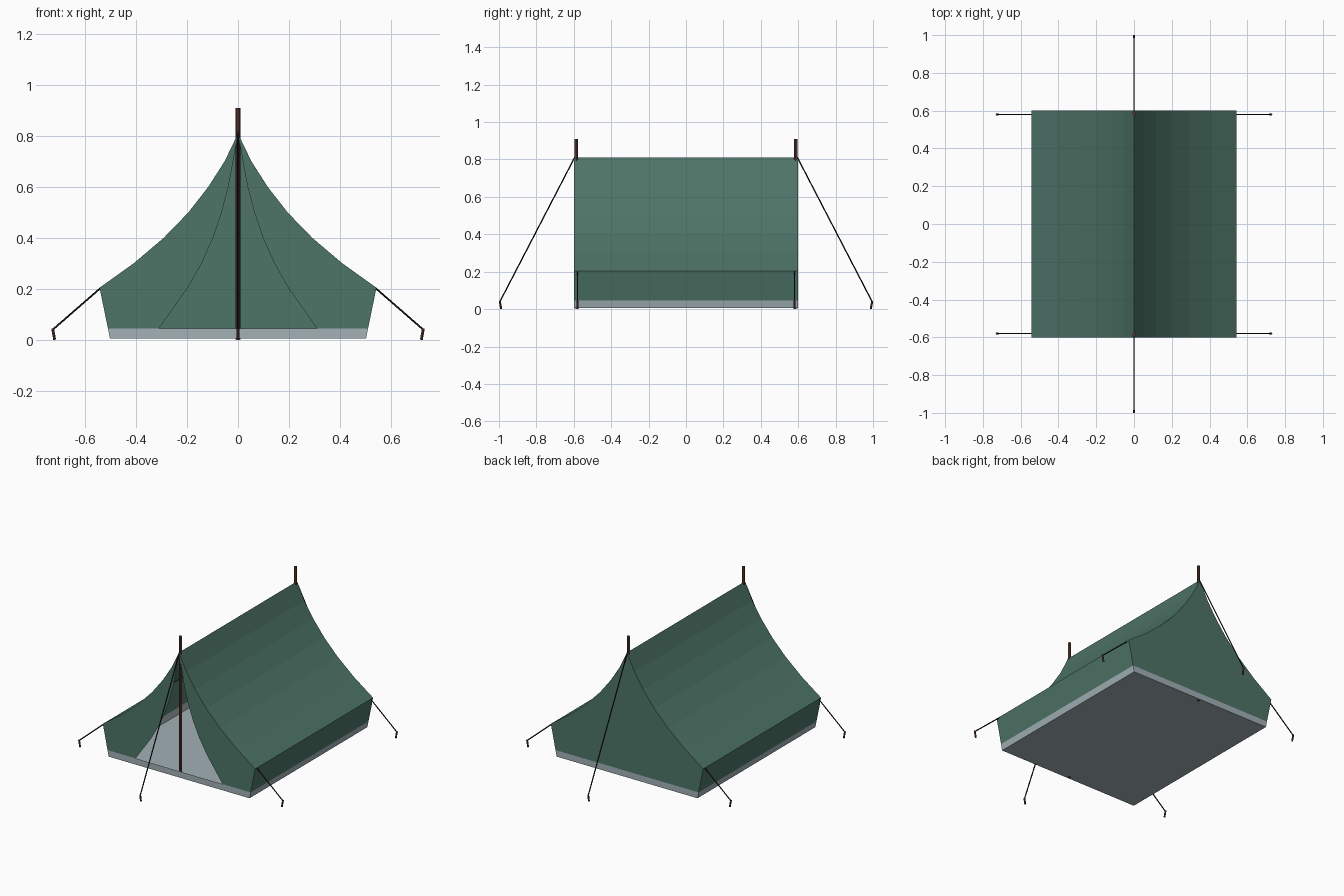
import bpy, bmesh
from mathutils import Vector

if "Cube" in bpy.data.objects:
    bpy.data.objects.remove(bpy.data.objects["Cube"])


def material(name, rgb):
    m = bpy.data.materials.new(name)
    m.diffuse_color = (*rgb, 1)
    m.use_nodes = True
    m.node_tree.nodes["Principled BSDF"].inputs["Base Color"].default_value = m.diffuse_color
    return m


GREEN = material("green_canvas", (0.075, 0.175, 0.137))
GREY = material("pale_groundsheet", (0.36, 0.44, 0.47))
BROWN = material("brown_wood", (0.13, 0.05, 0.035))
BLACK = material("black_rope", (0.01, 0.01, 0.012))

# half cross-section of the canvas, ridge to groundsheet
PROFILE = [(0, 0.81), (0.053, 0.70), (0.117, 0.60), (0.195, 0.50),
           (0.292, 0.40), (0.41, 0.30), (0.543, 0.205), (0.51, 0.045)]
# door edge at the same heights
DOOR = [0, 0.019, 0.038, 0.064, 0.098, 0.143, 0.197, 0.31]
L = 0.6


def sheet(name, quads, mat):
    """Cloth surface from quads, faces turned outward."""
    bm = bmesh.new()
    for q in quads:
        bm.faces.new([bm.verts.new(p) for p in q])
    bmesh.ops.remove_doubles(bm, verts=bm.verts, dist=1e-5)
    bmesh.ops.dissolve_degenerate(bm, edges=bm.edges, dist=1e-5)
    for f in bm.faces:
        f.normal_update()
        if f.normal.dot(f.calc_center_median() - Vector((0, 0, 0.3))) < 0:
            f.normal_flip()
    me = bpy.data.meshes.new(name)
    bm.to_mesh(me)
    bm.free()
    me.materials.append(mat)
    ob = bpy.data.objects.new(name, me)
    bpy.context.collection.objects.link(ob)
    return ob


def rod(name, a, b, r, mat, sides=8):
    """Straight cylinder between two points."""
    a, b = Vector(a), Vector(b)
    bpy.ops.mesh.primitive_cylinder_add(vertices=sides, radius=r, depth=(b - a).length,
                                        location=(a + b) / 2)
    ob = bpy.context.object
    ob.name = name
    ob.rotation_euler = (b - a).to_track_quat('Z', 'Y').to_euler()
    ob.data.materials.append(mat)
    return ob


# roof and side walls
roof, front, back = [], [], []
for s in (-1, 1):
    for i in range(len(PROFILE) - 1):
        (x0, z0), (x1, z1) = PROFILE[i], PROFILE[i + 1]
        roof.append([(s * x0, -L, z0), (s * x1, -L, z1), (s * x1, L, z1), (s * x0, L, z0)])
        front.append([(s * DOOR[i], -L, z0), (s * x0, -L, z0),
                      (s * x1, -L, z1), (s * DOOR[i + 1], -L, z1)])
        back.append([(0, L, z0), (s * x0, L, z0), (s * x1, L, z1), (0, L, z1)])
sheet("roof_and_walls", roof, GREEN)
sheet("front_door_flaps", front, GREEN)
sheet("back_panel", back, GREEN)

# groundsheet tray with low sides
top, low = 0.51, 0.502
corners = [(-1, -1), (1, -1), (1, 1), (-1, 1)]
tray = [[(low * cx, L * cy, 0.005) for cx, cy in corners]]
for (ax, ay), (bx, by) in zip(corners, corners[1:] + corners[:1]):
    tray.append([(low * ax, L * ay, 0.005), (low * bx, L * by, 0.005),
                 (top * bx, L * by, 0.045), (top * ax, L * ay, 0.045)])
sheet("groundsheet", tray, GREY)

# poles, end ropes and end pegs
for s, end in ((-1, "front"), (1, "back")):
    rod(end + "_pole", (0, s * 0.586, 0.002), (0, s * 0.586, 0.91), 0.0095, BROWN)
    rod(end + "_rope", (0, s * 0.588, 0.825), (0, s * 0.995, 0.04), 0.0035, BLACK, 6)
    rod(end + "_peg", (0, s * 0.988, 0.001), (0, s * 0.996, 0.045), 0.0055, BROWN)
    # side ropes and pegs
    for t, side in ((-1, "left"), (1, "right")):
        n = f"{end}_{side}"
        rod(n + "_rope", (t * 0.54, s * 0.58, 0.203), (t * 0.725, s * 0.58, 0.042), 0.0035, BLACK, 6)
        rod(n + "_peg", (t * 0.719, s * 0.58, 0.001), (t * 0.727, s * 0.58, 0.045), 0.0055, BROWN)
